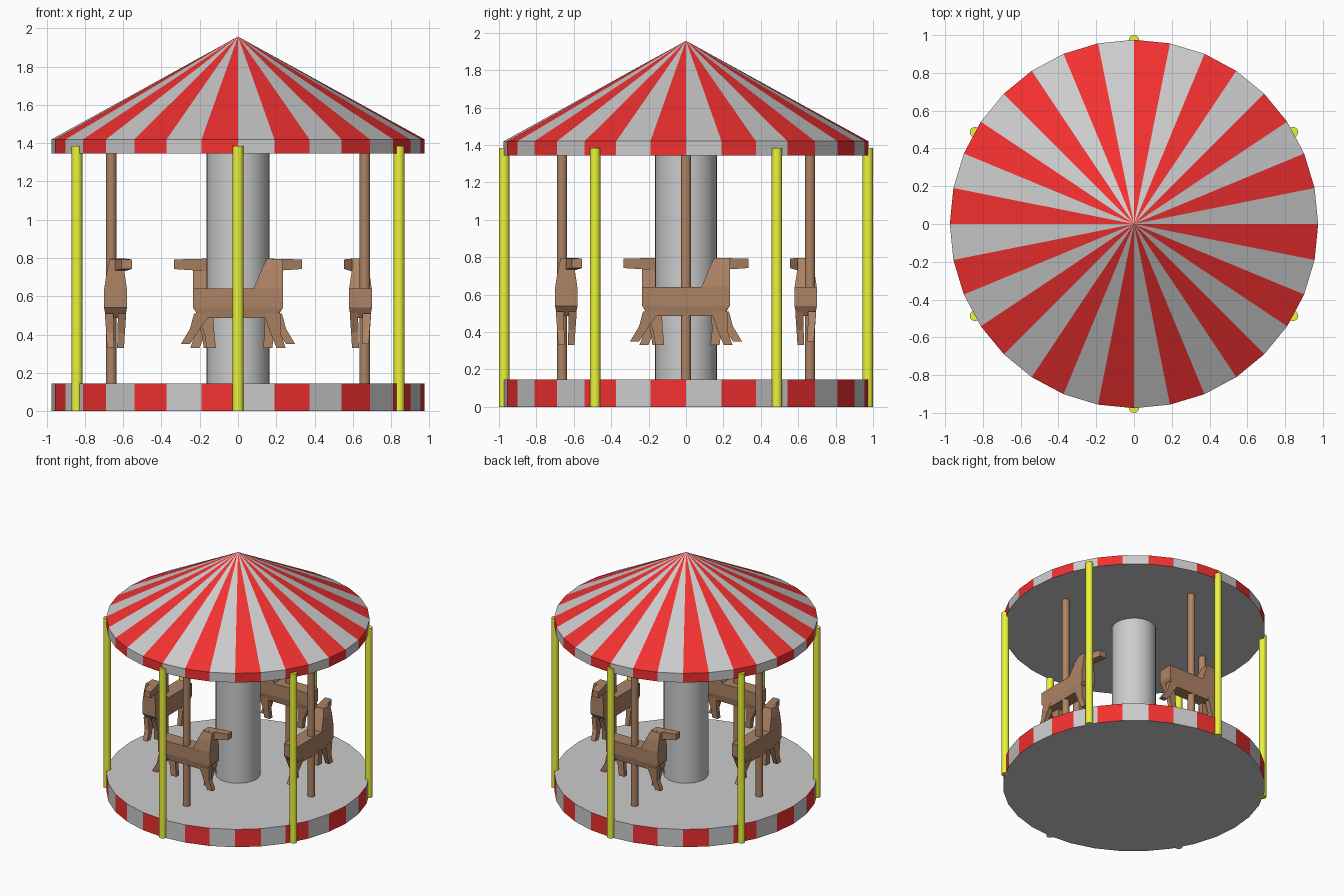
import bpy, bmesh
from math import cos, sin, pi, radians
from mathutils import Matrix, Vector

if "Cube" in bpy.data.objects:
    bpy.data.objects.remove(bpy.data.objects["Cube"])

SIDES, RADIUS = 32, 0.975


def material(name, rgb):
    m = bpy.data.materials.new(name)
    m.diffuse_color = (*rgb, 1)
    m.use_nodes = True
    m.node_tree.nodes["Principled BSDF"].inputs["Base Color"].default_value = m.diffuse_color
    return m


RED = material("red", (0.9, 0.03, 0.03))
YELLOW = material("yellow", (0.84, 0.9, 0.04))
BROWN = material("brown", (0.42, 0.23, 0.13))


def finish(bm, name, mats=()):
    bmesh.ops.recalc_face_normals(bm, faces=bm.faces)
    me = bpy.data.meshes.new(name)
    bm.to_mesh(me)
    bm.free()
    for m in mats:
        me.materials.append(m)
    ob = bpy.data.objects.new(name, me)
    bpy.context.collection.objects.link(ob)
    return ob


def striped_drum(name, z0, z1, apex=None):
    """Disc with alternating red rim panels and an optional striped cone top."""
    bm = bmesh.new()
    low, high = [[bm.verts.new((RADIUS * cos(2 * pi * i / SIDES), RADIUS * sin(2 * pi * i / SIDES), z))
                  for i in range(SIDES)] for z in (z0, z1)]
    bm.faces.new(low[::-1])
    tip = bm.verts.new((0, 0, apex)) if apex else None
    if not apex:
        bm.faces.new(high)
    for i in range(SIDES):
        j = (i + 1) % SIDES
        panels = [bm.faces.new((low[i], low[j], high[j], high[i]))]
        if tip:
            panels.append(bm.faces.new((high[i], high[j], tip)))
        for f in panels:
            f.material_index = i % 2
    return finish(bm, name, (None, RED))


def pole(name, x, y, z0, z1, r, sides, mat=None):
    bm = bmesh.new()
    bmesh.ops.create_cone(bm, cap_ends=True, segments=sides, radius1=r, radius2=r, depth=z1 - z0,
                          matrix=Matrix.Translation((x, y, (z0 + z1) / 2)))
    ob = finish(bm, name, (mat,) if mat else ())
    for p in ob.data.polygons:
        p.use_smooth = len(p.vertices) == 4
    ob.data.set_sharp_from_angle(angle=radians(35))
    return ob


def loft(bm, rings):
    """Solid through a list of four-cornered rings."""
    vs = [[bm.verts.new(p) for p in r] for r in rings]
    bm.faces.new(vs[0][::-1])
    bm.faces.new(vs[-1])
    for a, b in zip(vs, vs[1:]):
        for i in range(4):
            j = (i + 1) % 4
            bm.faces.new((a[i], a[j], b[j], b[i]))


def level(z, x0, x1, y0, y1):
    return [(x0, y0, z), (x1, y0, z), (x1, y1, z), (x0, y1, z)]


def horse(name, angle):
    bm = bmesh.new()
    # body
    loft(bm, [level(0.485, -0.2, 0.19, -0.05, 0.05), level(0.54, -0.235, 0.235, -0.06, 0.06),
              level(0.64, -0.235, 0.235, -0.06, 0.06)])
    # neck
    loft(bm, [level(0.635, 0.08, 0.235, -0.06, 0.06), level(0.735, 0.122, 0.235, -0.045, 0.045),
              level(0.795, 0.15, 0.235, -0.03, 0.042)])
    # head, turned towards the centre
    loft(bm, [[(0.15, -0.03, 0.73), (0.15, 0.045, 0.73), (0.15, 0.045, 0.797), (0.15, -0.03, 0.797)],
              [(0.335, 0.03, 0.742), (0.335, 0.085, 0.742), (0.335, 0.085, 0.792), (0.335, 0.03, 0.792)]])
    # legs: hip, knee and foot positions along the body
    for side, hip, knee, foot, zf in ((-1, 0.18, 0.195, 0.225, 0.33), (1, 0.18, 0.165, 0.155, 0.33),
                                      (-1, -0.185, -0.225, -0.275, 0.35), (1, -0.175, -0.15, -0.14, 0.33)):
        rings = []
        for z, x, w, y, t in ((0.51, hip, 0.045, 0.034, 0.022), (zf + 0.08, knee, 0.026, 0.03, 0.019),
                              (zf, foot, 0.024, 0.026, 0.018)):
            rings.append(level(z, x - w, x + w, side * y - t, side * y + t))
        loft(bm, rings)
    # facing along the ring, anticlockwise
    bm.transform(Matrix.Rotation(angle + pi / 2, 4, 'Z') @ Matrix.Translation((0, -0.64, 0)))
    return finish(bm, name, (BROWN,))


# platform, roof and centre column
striped_drum("platform", 0, 0.145)
striped_drum("roof", 1.345, 1.42, 1.957)
pole("centre_column", 0, 0, 0.14, 1.35, 0.165, 32)

# yellow outer poles
for i in range(6):
    a = pi / 6 + i * pi / 3
    pole(f"outer_pole_{i + 1}", 0.972 * cos(a), 0.972 * sin(a), 0, 1.385, 0.028, 16, YELLOW)

# horses with their poles
for i in range(4):
    a = i * pi / 2
    pole(f"horse_pole_{i + 1}", 0.663 * cos(a), 0.663 * sin(a), 0.002, 1.35, 0.028, 16, BROWN)
    horse(f"horse_{i + 1}", a)
